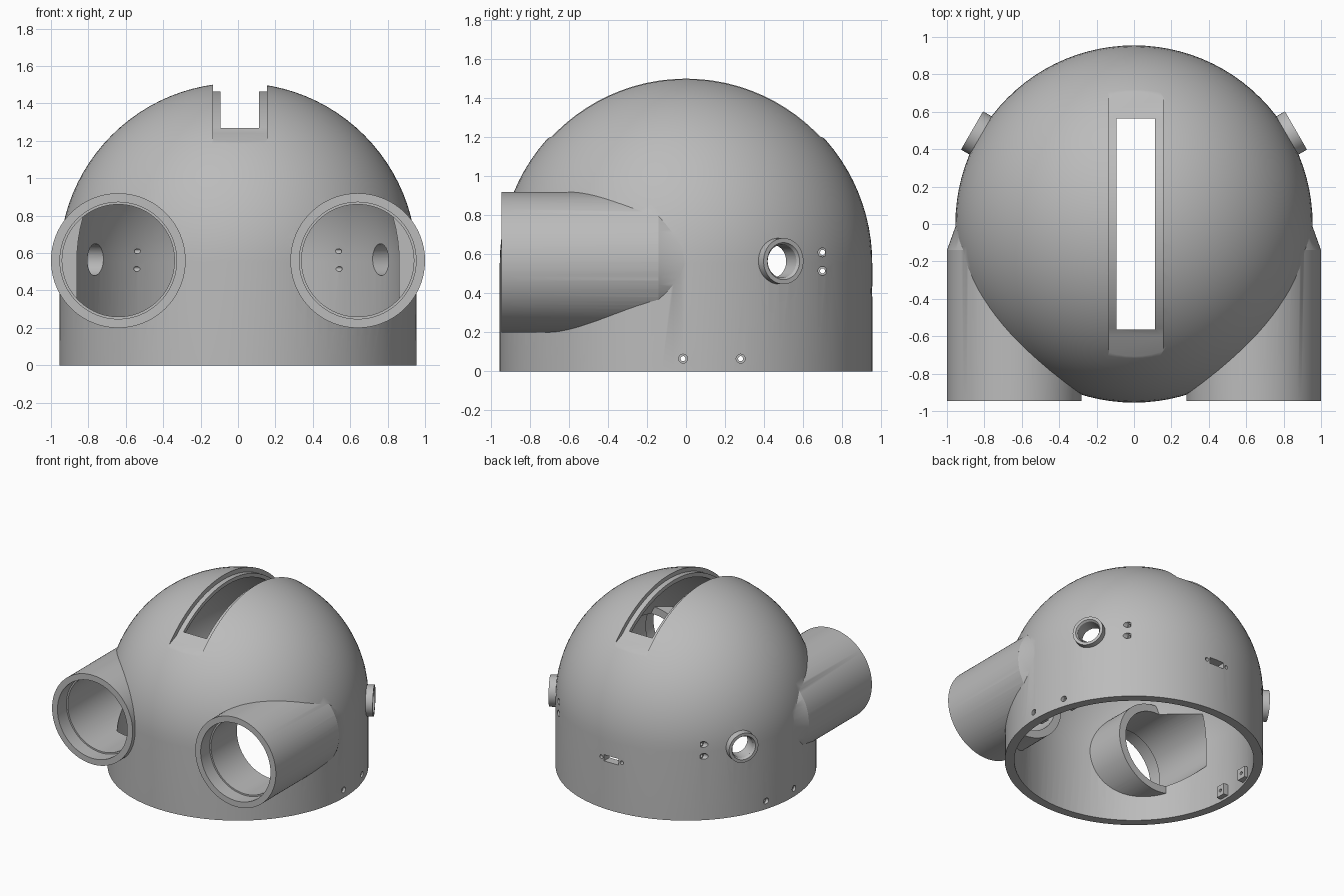
import bpy, bmesh, math
from mathutils import Vector, Matrix

if "Cube" in bpy.data.objects:
    bpy.data.objects.remove(bpy.data.objects["Cube"])

R, R_IN, ZC = 0.955, 0.885, 0.555   # outer radius, inner radius, dome centre height
TX, TZ = 0.64, 0.56                 # tube axis

grey = bpy.data.materials.new("plain grey")
grey.diffuse_color = (0.5, 0.5, 0.5, 1)
grey.use_nodes = True
grey.node_tree.nodes["Principled BSDF"].inputs["Base Color"].default_value = grey.diffuse_color


def obj_from_bm(name, bm):
    bmesh.ops.recalc_face_normals(bm, faces=bm.faces)
    me = bpy.data.meshes.new(name)
    bm.to_mesh(me)
    bm.free()
    ob = bpy.data.objects.new(name, me)
    bpy.context.collection.objects.link(ob)
    me.materials.append(grey)
    return ob


def dome(name, r, z0, seg=96, rings=24):
    """Solid cylinder with a hemispherical top."""
    pts = [(0, z0), (r, z0)]
    pts += [(r * math.cos(a), ZC + r * math.sin(a))
            for a in (i * math.pi / 2 / rings for i in range(rings))]
    pts.append((0, ZC + r))
    bm = bmesh.new()
    vs = [bm.verts.new((x, 0, z)) for x, z in pts]
    es = [bm.edges.new(p) for p in zip(vs, vs[1:])]
    bmesh.ops.spin(bm, geom=vs + es, axis=(0, 0, 1), cent=(0, 0, 0),
                   angle=math.tau, steps=seg, use_duplicate=False)
    bmesh.ops.remove_doubles(bm, verts=bm.verts, dist=1e-5)
    return obj_from_bm(name, bm)


def cyl(name, a, b, r1, r2=None, seg=64):
    """Cylinder or cone frustum from point a to point b."""
    a, b = Vector(a), Vector(b)
    d = b - a
    m = Matrix.Translation((a + b) / 2) @ d.to_track_quat('Z', 'Y').to_matrix().to_4x4()
    bm = bmesh.new()
    bmesh.ops.create_cone(bm, cap_ends=True, segments=seg, radius1=r1,
                          radius2=r1 if r2 is None else r2, depth=d.length, matrix=m)
    return obj_from_bm(name, bm)


def box(name, lo, hi):
    lo, hi = Vector(lo), Vector(hi)
    bm = bmesh.new()
    bmesh.ops.create_cube(bm, size=1, matrix=Matrix.Translation((lo + hi) / 2)
                          @ Matrix.Diagonal((*(hi - lo), 1)))
    return obj_from_bm(name, bm)


def boolean(target, tool, op='DIFFERENCE'):
    mod = target.modifiers.new("cut", 'BOOLEAN')
    mod.operation, mod.object, mod.solver = op, tool, 'EXACT'
    bpy.context.view_layer.update()
    dg = bpy.context.evaluated_depsgraph_get()
    me = bpy.data.meshes.new_from_object(target.evaluated_get(dg))
    target.modifiers.clear()
    target.data = me
    bpy.data.objects.remove(tool)


# Hollow domed shell
shell = dome("domed_shell", R, 0)
boolean(shell, dome("shell_hollow", R_IN, -0.2))

for s in (-1, 1):
    # Forward tube: stepped inside the shell, faded into the side wall at the back
    tube = cyl("tube", (s * TX, -0.945, TZ), (s * TX, -0.14, TZ), 0.36, seg=96)
    boolean(tube, cyl("tube_fade", (s * TX, -0.1401, TZ), (s * TX, 0.0, TZ), 0.36, 0.31, 96), 'UNION')
    clear = dome("tube_clearance", R_IN + 0.02, -0.2, 90)
    boolean(clear, box("rear_half", (-2, -0.5, -1), (2, 2, 3)), 'INTERSECT')
    boolean(tube, clear)
    boolean(shell, tube, 'UNION')
    # Bore with a shallow counterbore at the mouth
    boolean(shell, cyl("bore", (s * TX, -1.1, TZ), (s * TX, -0.2, TZ), 0.30, seg=96))
    boolean(shell, cyl("counterbore", (s * TX, -1.1, TZ), (s * TX, -0.83, TZ), 0.312, seg=96))

    # Round side port, pointing outwards and back
    d = Vector((s * math.cos(math.radians(30)), math.sin(math.radians(30)), 0))
    c = Vector((0, 0, 0.565))
    boolean(shell, cyl("port", c + d * 0.91, c + d * 1.0, 0.118), 'UNION')
    boolean(shell, cyl("port_hole", c + d * 0.8, c + d * 1.1, 0.085))
    boolean(shell, cyl("port_chamfer", c + d * 0.985, c + d * 1.015, 0.085, 0.105))

    # Mounting tabs inside the rim
    for y in (-0.015, 0.28):
        x = math.sqrt(R_IN ** 2 - y * y)
        boolean(shell, box("rim_tab", sorted((s * (x - 0.04), s * (x + 0.03)))[:1] + [y - 0.04, 0.02],
                           sorted((s * (x - 0.04), s * (x + 0.03)))[1:] + [y + 0.04, 0.11]), 'UNION')
    # Countersunk screw holes
    for y, z in ((-0.015, 0.065), (0.28, 0.065), (0.7, 0.61), (0.7, 0.515)):
        x = math.sqrt(R * R - y * y)
        boolean(shell, cyl("screw_hole", (s * (x - 0.25), y, z), (s * (x + 0.1), y, z), 0.013, seg=20))
        boolean(shell, cyl("screw_recess", (s * (x - 0.02), y, z), (s * (x + 0.1), y, z), 0.023, seg=20))

# Top slot: wide recess with a curved floor, then a narrower opening
rf = 0.91
prof = [(-0.71, 1.7), (-0.71, 1.195)]
prof += [(rf * math.sin(a), ZC + rf * math.cos(a))
         for a in (math.asin(0.6 / rf) * (i / 12 - 1) for i in range(25))]
prof += [(0.71, 1.195), (0.71, 1.7)]
bm = bmesh.new()
face = bm.faces.new([bm.verts.new((-0.133, y, z)) for y, z in prof])
ext = bmesh.ops.extrude_face_region(bm, geom=[face])
bmesh.ops.translate(bm, vec=(0.288, 0, 0),
                    verts=[v for v in ext["geom"] if isinstance(v, bmesh.types.BMVert)])
boolean(shell, obj_from_bm("slot_recess", bm))
boolean(shell, box("slot_opening", (-0.093, -0.563, 0.9), (0.113, 0.563, 1.8)))

# Rear connector opening with two screw holes
boolean(shell, box("connector_opening", (-0.065, 0.8, 0.385), (0.065, 1.1, 0.435)))
for x in (-0.092, 0.092):
    boolean(shell, cyl("connector_screw", (x, 0.8, 0.41), (x, 1.1, 0.41), 0.015, seg=20))

# Smooth shading with sharp edges kept
bpy.ops.object.select_all(action='DESELECT')
shell.select_set(True)
bpy.context.view_layer.objects.active = shell
bpy.ops.object.shade_smooth_by_angle(angle=math.radians(30))
